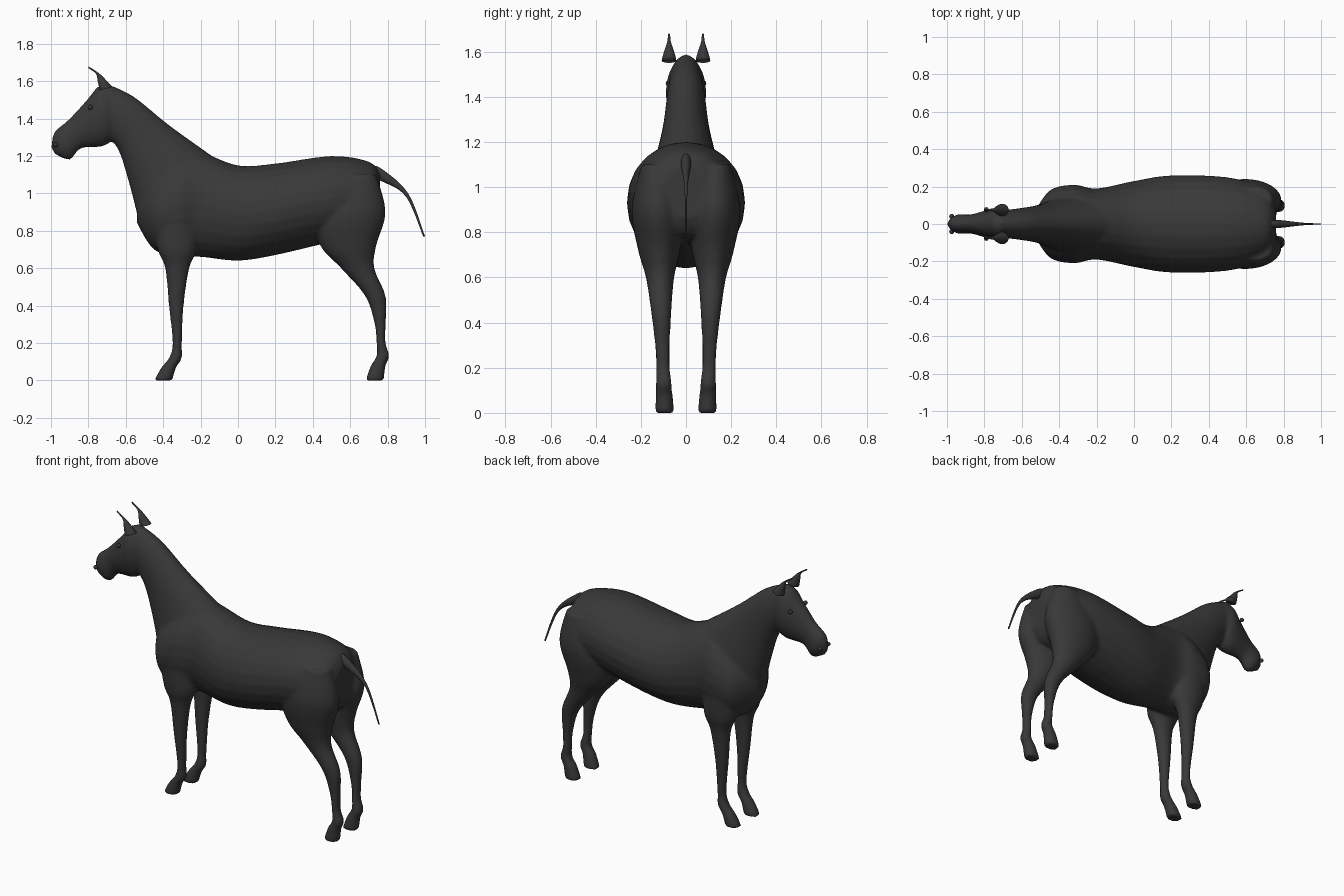
import bpy, bmesh
from math import sin, cos, tau
from mathutils import Vector

cube = bpy.data.objects.get("Cube")
if cube:
    bpy.data.objects.remove(cube)

coat = bpy.data.materials.new("charcoal coat")
coat.use_nodes = True
grey = .04
coat.diffuse_color = (grey, grey, grey, 1)
shader = coat.node_tree.nodes["Principled BSDF"]
shader.inputs["Base Color"].default_value = coat.diffuse_color
shader.inputs["Roughness"].default_value = .8


def spline(stations, steps=6):
    """Yield sections along a smooth curve through the given stations."""
    points = [Vector(station) for station in stations]
    points = [points[0]] + points + [points[-1]]
    for before, start, end, after in zip(points, points[1:], points[2:], points[3:]):
        start_slope = (end - before) / 2
        end_slope = (after - start) / 2
        for step in range(steps):
            t = step / steps
            ease = t * t * (3 - 2 * t)
            yield (start.lerp(end, ease) + start_slope * t * (1 - t) ** 2
                   - end_slope * t * t * (1 - t))
    yield points[-1]


def loft(bm, sections, segments=24):
    """Skin ovals, each given as two opposite rim points, half width and centre y."""
    loops = []
    for x_a, z_a, x_b, z_b, width, y in spline(sections):
        middle = Vector((x_a + x_b, 2 * y, z_a + z_b)) / 2
        arm = Vector((x_b - x_a, 0, z_b - z_a)) / 2
        across = Vector((0, width, 0))
        angles = [tau * i / segments for i in range(segments)]
        loops.append([bm.verts.new(middle + arm * cos(angle) + across * sin(angle))
                      for angle in angles])
    faces = [bm.faces.new(loops[0]), bm.faces.new(loops[-1])]
    for lower, upper in zip(loops, loops[1:]):
        for i in range(segments):
            faces.append(bm.faces.new((lower[i - 1], lower[i], upper[i], upper[i - 1])))
    bmesh.ops.recalc_face_normals(bm, faces=faces)


def oval(rim, roundness=.3, y=0):
    """Section whose half width follows from the distance between its rim points."""
    x_a, z_a, x_b, z_b = rim
    length = Vector((x_b - x_a, z_b - z_a)).length
    return (*rim, roundness * length, y)


def leg_section(z, front, back, side):
    """Level leg section: wider where deeper, and set further out higher up."""
    width = .018 + (back - front) / 4
    return (front, z, back, z, width, side * (.094 + .035 * z))


def finish(bm, name):
    for face in bm.faces:
        face.smooth = True
    mesh = bpy.data.meshes.new(name)
    bm.to_mesh(mesh)
    bm.free()
    mesh.materials.append(coat)
    obj = bpy.data.objects.new(name, mesh)
    bpy.context.collection.objects.link(obj)
    return obj


# Trunk: x, belly z, back z, half width
trunk = [(-.54, .84, 1, .05), (-.45, .7, 1.1, .18), (-.32, .66, 1.2, .21),
         (-.2, .66, 1.22, .19), (0, .64, 1.15, .23), (.2, .67, 1.16, .26),
         (.5, .74, 1.2, .25), (.7, .78, 1.17, .19), (.76, .86, 1.1, .1)]

# Neck: throat and crest points
neck = [(-.53, .85, -.08, 1.16), (-.59, 1.08, -.36, 1.36),
        (-.65, 1.25, -.56, 1.52), (-.76, 1.36, -.71, 1.59)]

# Head: brow and jaw points, poll to muzzle
head = [(-.69, 1.58, -.64, 1.36), (-.75, 1.57, -.68, 1.28), (-.8, 1.51, -.73, 1.25),
        (-.9, 1.4, -.84, 1.24), (-.98, 1.33, -.9, 1.18), (-1, 1.25, -.98, 1.21)]

# Legs: height, front x, back x
front_leg = [(.85, -.45, -.22), (.7, -.43, -.22), (.6, -.39, -.26), (.4, -.37, -.29),
             (.2, -.35, -.3), (.12, -.37, -.3), (.07, -.41, -.33), (0, -.45, -.35)]
hind_leg = [(1.1, .55, .74), (.9, .4, .79), (.72, .44, .74), (.6, .55, .73),
            (.45, .68, .79), (.3, .73, .79), (.2, .74, .79), (.13, .74, .81),
            (.08, .71, .79), (0, .68, .78)]

# Body: all solid parts fused and softened
bm = bmesh.new()
loft(bm, [(x, belly, x, back, width, 0) for x, belly, back, width in trunk])
for part in (neck, head):
    loft(bm, [oval(rim) for rim in part])
for side in (-1, 1):
    for leg in (front_leg, hind_leg):
        loft(bm, [leg_section(*station, side) for station in leg])
body = finish(bm, "body")
fuse = body.modifiers.new("fuse", 'REMESH')
fuse.mode = 'VOXEL'
fuse.voxel_size = .01
fuse.use_smooth_shade = True
soften = body.modifiers.new("soften", 'SMOOTH')
soften.iterations = 9

# Tail: lower and upper points
tail = [(.7, 1.08, .71, 1.15), (.78, 1.06, .77, 1.13), (.9, .98, .91, 1),
        (.99, .77, 1, .77)]
bm = bmesh.new()
loft(bm, [oval(rim) for rim in tail])
finish(bm, "tail")

# Ears, eyes and nostrils, mirrored
ear = [(-.74, 1.55, -.67, 1.57), (-.75, 1.6, -.7, 1.6), (-.76, 1.64, -.74, 1.64),
       (-.8, 1.67, -.8, 1.68)]
knobs = {"eye": (-.79, .077, 1.46), "nostril": (-.975, .041, 1.26)}
for side, label in ((1, "left"), (-1, "right")):
    bm = bmesh.new()
    loft(bm, [oval(rim, .45, side * .075) for rim in ear])
    finish(bm, label + "_ear")
    for name, (x, y, z) in knobs.items():
        bm = bmesh.new()
        bmesh.ops.create_uvsphere(bm, u_segments=16, v_segments=8, radius=.013)
        bmesh.ops.translate(bm, vec=(x, side * y, z), verts=bm.verts)
        finish(bm, f"{label}_{name}")
